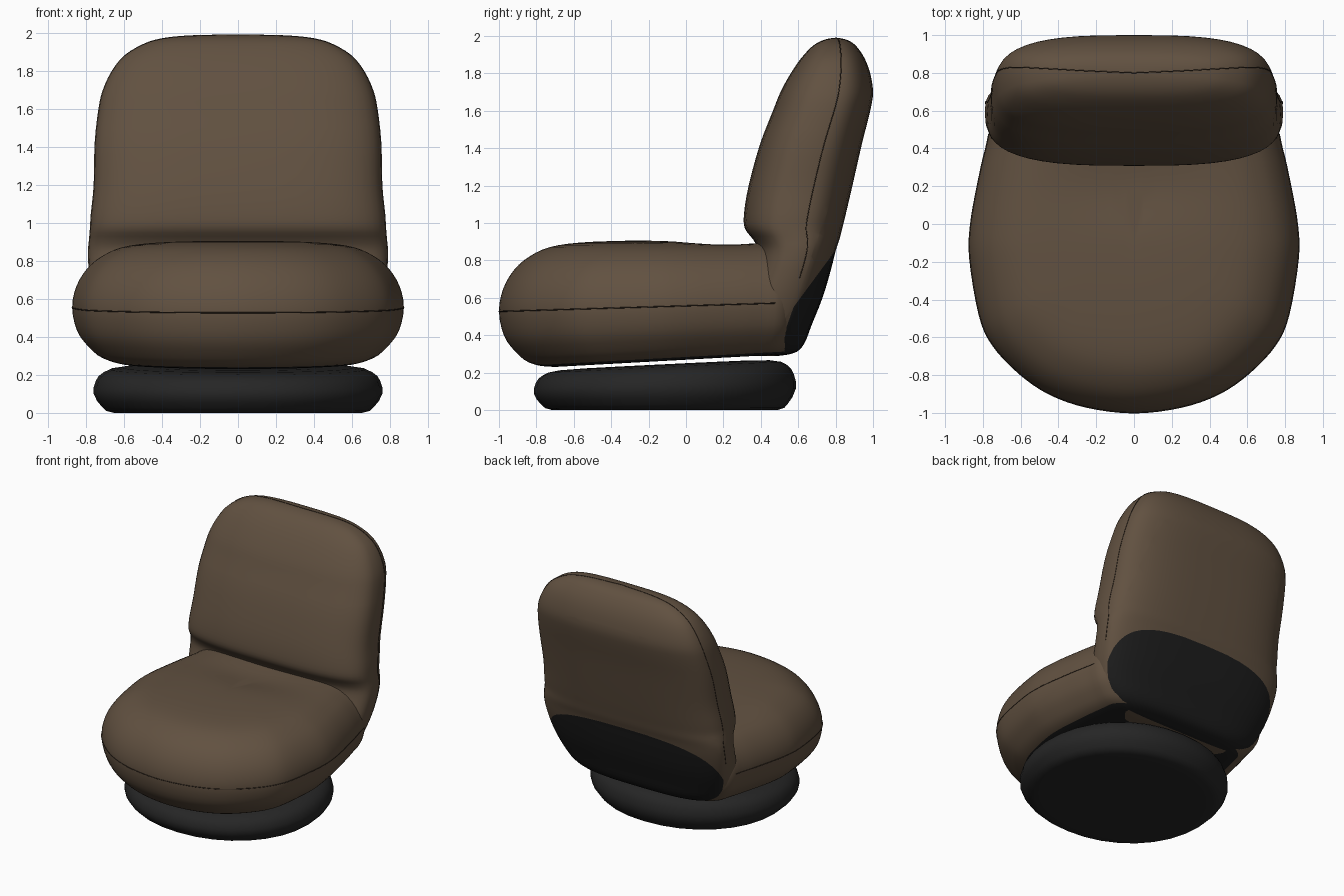
import bpy, bmesh, math
from mathutils import Vector

cube = bpy.data.objects.get("Cube")
if cube:
    bpy.data.objects.remove(cube, do_unlink=True)


def material(name, r, g, b):
    m = bpy.data.materials.new(name)
    m.use_nodes = True
    m.diffuse_color = (r, g, b, 1)
    bsdf = next(n for n in m.node_tree.nodes if n.type == 'BSDF_PRINCIPLED')
    bsdf.inputs["Base Color"].default_value = (r, g, b, 1)
    bsdf.inputs["Roughness"].default_value = 0.8
    return m


BROWN = material("brown fabric", 0.12, 0.082, 0.052)
SHELL = material("black shell fabric", 0.012, 0.012, 0.012)
BASE = material("black base", 0.019, 0.019, 0.019)
SEAM = material("dark brown seam", 0.03, 0.02, 0.013)


def smooth(rows, steps, closed=False):
    """Catmull-Rom interpolation through tuples of any length."""
    pts = [Vector(r) for r in rows]
    n = len(pts)
    pick = (lambda i: pts[i % n]) if closed else (lambda i: pts[max(0, min(n - 1, i))])
    out = []
    for i in range(n if closed else n - 1):
        a, b, c, d = (pick(i + k) for k in (-1, 0, 1, 2))
        for s in range(steps):
            t = s / steps
            out.append(0.5 * (2 * b + (c - a) * t + (2 * a - 5 * b + 4 * c - d) * t ** 2
                              + (3 * b - a - 3 * c + d) * t ** 3))
    return out if closed else out + [pts[-1]]


def loft(name, rings, mats, cuts=(), rule=None):
    """Skin closed rings, slice along the colour borders, colour faces by rule."""
    bm = bmesh.new()
    loops = [[bm.verts.new(p) for p in ring] for ring in rings]
    n = len(rings[0])
    for lo, hi in zip(loops, loops[1:]):
        for i in range(n):
            j = (i + 1) % n
            bm.faces.new((lo[i], lo[j], hi[j], hi[i]))
    bmesh.ops.remove_doubles(bm, verts=bm.verts, dist=0.0005)
    for point, normal in cuts:
        bmesh.ops.bisect_plane(bm, geom=bm.verts[:] + bm.edges[:] + bm.faces[:],
                               plane_co=point, plane_no=normal)
    bmesh.ops.recalc_face_normals(bm, faces=bm.faces)
    if rule:
        for f in bm.faces:
            f.material_index = rule(f.calc_center_median())
    mesh = bpy.data.meshes.new(name)
    bm.to_mesh(mesh)
    bm.free()
    for m in mats:
        mesh.materials.append(m)
    obj = bpy.data.objects.new(name, mesh)
    bpy.context.collection.objects.link(obj)
    bpy.ops.object.select_all(action='DESELECT')
    obj.select_set(True)
    bpy.context.view_layer.objects.active = obj
    bpy.ops.object.shade_smooth_by_angle(angle=math.radians(50))
    return obj


def seam(name, points, closed=False):
    curve = bpy.data.curves.new(name, 'CURVE')
    curve.dimensions = '3D'
    curve.bevel_depth = 0.003
    curve.bevel_resolution = 0
    line = curve.splines.new('POLY')
    line.points.add(len(points) - 1)
    for p, co in zip(line.points, points):
        p.co = (*co, 1)
    line.use_cyclic_u = closed
    curve.materials.append(SEAM)
    bpy.context.collection.objects.link(bpy.data.objects.new(name, curve))


def superellipse(cx, cy, rx, ry, power, count):
    pts = []
    for i in range(count):
        a = 2 * math.pi * i / count
        c, s = math.cos(a), math.sin(a)
        pts.append((cx + rx * math.copysign(abs(c) ** (2 / power), c),
                    cy + ry * math.copysign(abs(s) ** (2 / power), s)))
    return pts


def border(a, b):
    """Cutting plane across x through two (y, z) points."""
    return Vector((0, *a)), Vector((0, b[1] - a[1], a[0] - b[0])).normalized()


def behind(p, plane):
    return (p - plane[0]).dot(plane[1]) > 0


# Seat cushion: one plan outline, scaled by height
half = [(0, -1), (.25, -.97), (.45, -.9), (.61, -.79), (.75, -.64), (.82, -.48), (.87, -.18),
        (.865, 0), (.83, .2), (.785, .4), (.73, .54), (.5, .62), (0, .62)]
outline = smooth(half + [(-x, y) for x, y in half[-2:0:-1]], 4, closed=True)
SEAT_Y = -0.1


def seat_ring(z, s):
    ring = []
    s = max(s, 0)
    for x, y in outline:
        dy = y - SEAT_Y
        x, y = x * s, SEAT_Y + dy * (s if dy < 0 else s ** 0.35)
        lift = 0.055 * (y + 0.9) * max(0, (0.9 - z) / 0.68)
        dip = 0.035 * math.exp(-(x / .4) ** 2 - ((y - .2) / .2) ** 2) if z > 0.8 else 0
        ring.append((x, y, z + lift - dip))
    return ring


levels = smooth([(.22, 0), (.22, .5), (.222, .7), (.25, .82), (.31, .9), (.4, .97), (.53, 1),
                 (.65, .975), (.75, .91), (.82, .82), (.87, .7), (.895, .52),
                 (.905, .25), (.905, 0)], 3)
under = border((-.8, .24), (.3, .3))
under = (under[0], -under[1]) if under[1].z > 0 else under
loft("seat_cushion", [seat_ring(z, s) for z, s in levels], [BROWN, SHELL], [under],
     lambda p: int(behind(p, under)))
seam("seat_seam", [p for p in seat_ring(.53, 1) if p[1] < .5 and p[0] >= 0])
seam("seat_seam_right", [(-x, y, z) for x, y, z in seat_ring(.53, 1) if y < .5 and x >= 0])

# Backrest: horizontal slices (height, front, rear, half width)
slices = smooth([(.29, .4, .4, 0), (.29, .3, .5, .4), (.31, .25, .59, .55), (.36, .25, .635, .64),
                 (.45, .25, .67, .71), (.6, .3, .73, .76), (.75, .36, .775, .785),
                 (.85, .385, .8, .79), (.91, .36, .82, .785), (.97, .315, .835, .78),
                 (1.05, .31, .855, .775), (1.2, .335, .89, .76), (1.42, .395, .94, .755),
                 (1.6, .465, .985, .735), (1.7, .505, 1, .712), (1.8, .56, .985, .665),
                 (1.88, .615, .955, .6), (1.94, .67, .915, .5), (1.97, .715, .88, .4),
                 (1.985, .76, .84, .25), (1.99, .8, .8, 0)], 3)
COUNT = 48
back_rings = [[(x, y, z) for x, y in superellipse(0, (f + r) / 2, max(w, 0), abs(r - f) / 2, 3, COUNT)]
              for z, f, r, w in slices]
rear = border((.575, .55), (.91, 1.5))
lower = border((.42, .34), (.575, .55))
top = (Vector((0, 0, 1.5)), Vector((0, 0, 1)))


def back_colour(p):
    return int(p.z < 1.5 and behind(p, rear) and behind(p, lower))


loft("backrest", back_rings, [BROWN, SHELL], [rear, lower, top], back_colour)
for side, column in (("left", 1), ("right", COUNT // 2 - 1)):
    seam("back_seam_" + side, [r[column] for r in back_rings if r[0][2] > .66])

# Swivel base: squashed disc, slightly taller at the rear
disc = smooth([(0, 0), (0, .6), (0, .86), (.03, .94), (.1, 1), (.17, .985), (.215, .93),
               (.24, .8), (.245, .4), (.245, 0)], 2)
loft("swivel_base", [[(x, y, max(0, z) * (1 + .2 * (y + .1)))
                      for x, y in superellipse(0, -.113, .76 * max(s, 0), .7 * max(s, 0), 2.1, 32)]
                     for z, s in disc], [BASE])
